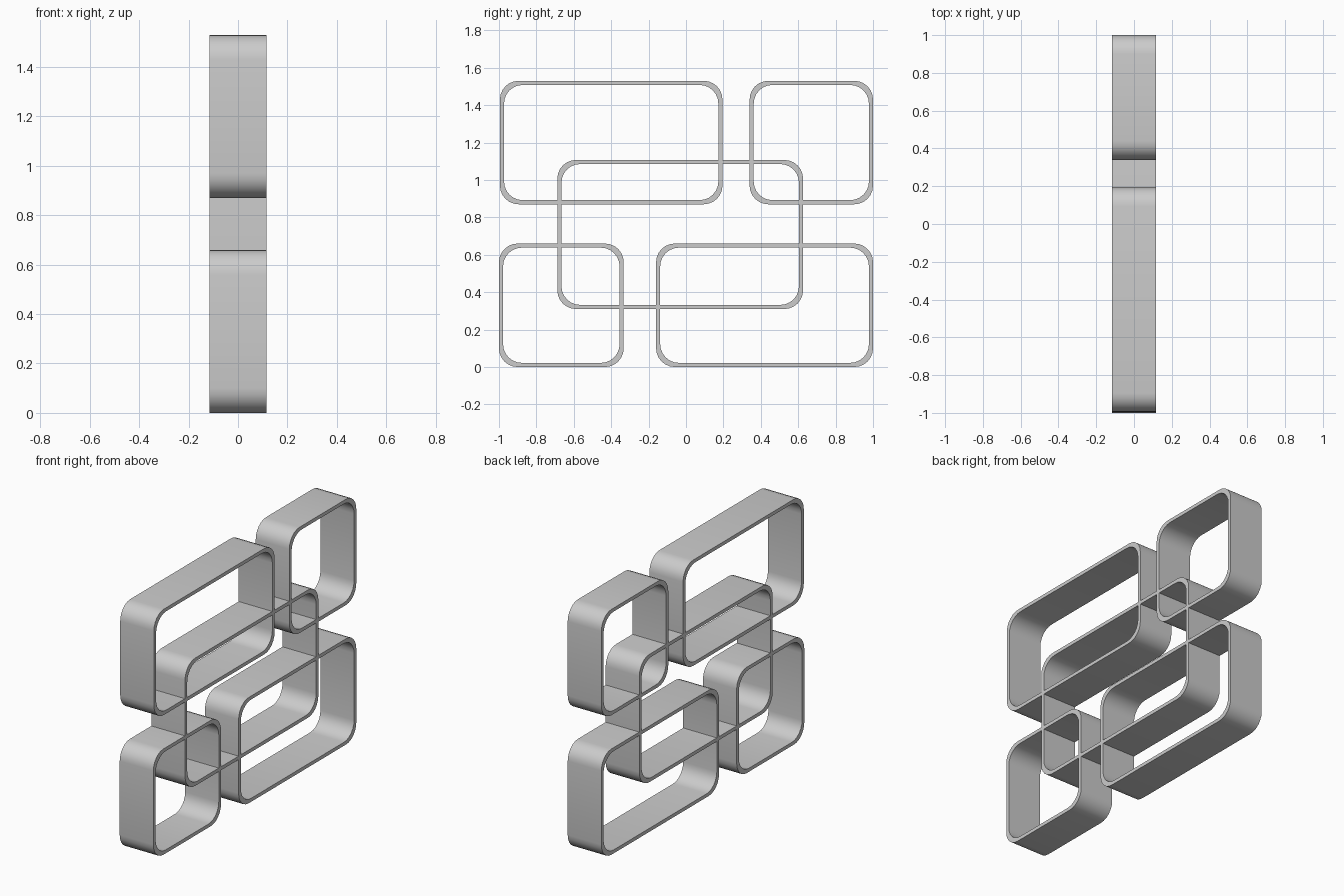
import bpy, bmesh, math

if "Cube" in bpy.data.objects:
    bpy.data.objects.remove(bpy.data.objects["Cube"])

HALF_DEPTH = 0.116
WALL = 0.022
RADIUS = 0.1
SEGMENTS = 6


def rounded_rect(y0, y1, z0, z1, r):
    """Counter-clockwise outline of a rectangle with rounded corners."""
    corners = [(y1 - r, z1 - r), (y0 + r, z1 - r), (y0 + r, z0 + r), (y1 - r, z0 + r)]
    return [(cy + r * math.cos(a), cz + r * math.sin(a))
            for i, (cy, cz) in enumerate(corners)
            for a in [(i + k / SEGMENTS) * math.pi / 2 for k in range(SEGMENTS + 1)]]


def frame(name, y0, y1, z0, z1):
    """Open box shelf: a rounded rectangular tube running along x."""
    outer = rounded_rect(y0, y1, z0, z1, RADIUS)
    inner = rounded_rect(y0 + WALL, y1 - WALL, z0 + WALL, z1 - WALL, RADIUS)
    bm = bmesh.new()
    loops = [[bm.verts.new((x, y, z)) for y, z in outline]
             for x, outline in ((-HALF_DEPTH, outer), (HALF_DEPTH, outer),
                                (HALF_DEPTH, inner), (-HALF_DEPTH, inner))]
    n = len(outer)
    for a in range(4):
        p, q = loops[a], loops[(a + 1) % 4]
        for i in range(n):
            j = (i + 1) % n
            bm.faces.new((p[i], p[j], q[j], q[i]))
    bmesh.ops.recalc_face_normals(bm, faces=bm.faces)
    mesh = bpy.data.meshes.new(name)
    bm.to_mesh(mesh)
    bm.free()
    obj = bpy.data.objects.new(name, mesh)
    bpy.context.collection.objects.link(obj)
    bpy.ops.object.select_all(action='DESELECT')
    obj.select_set(True)
    bpy.context.view_layer.objects.active = obj
    bpy.ops.object.shade_smooth_by_angle(angle=math.radians(35))


# four outer shelf boxes
frame("upper_wide_shelf", -0.995, 0.195, 0.87, 1.53)
frame("upper_square_shelf", 0.34, 1.0, 0.87, 1.53)
frame("lower_square_shelf", -1.0, -0.333, 0.0, 0.66)
frame("lower_wide_shelf", -0.16, 1.0, 0.0, 0.66)
# central box linking the others
frame("center_shelf", -0.688, 0.626, 0.31, 1.107)
